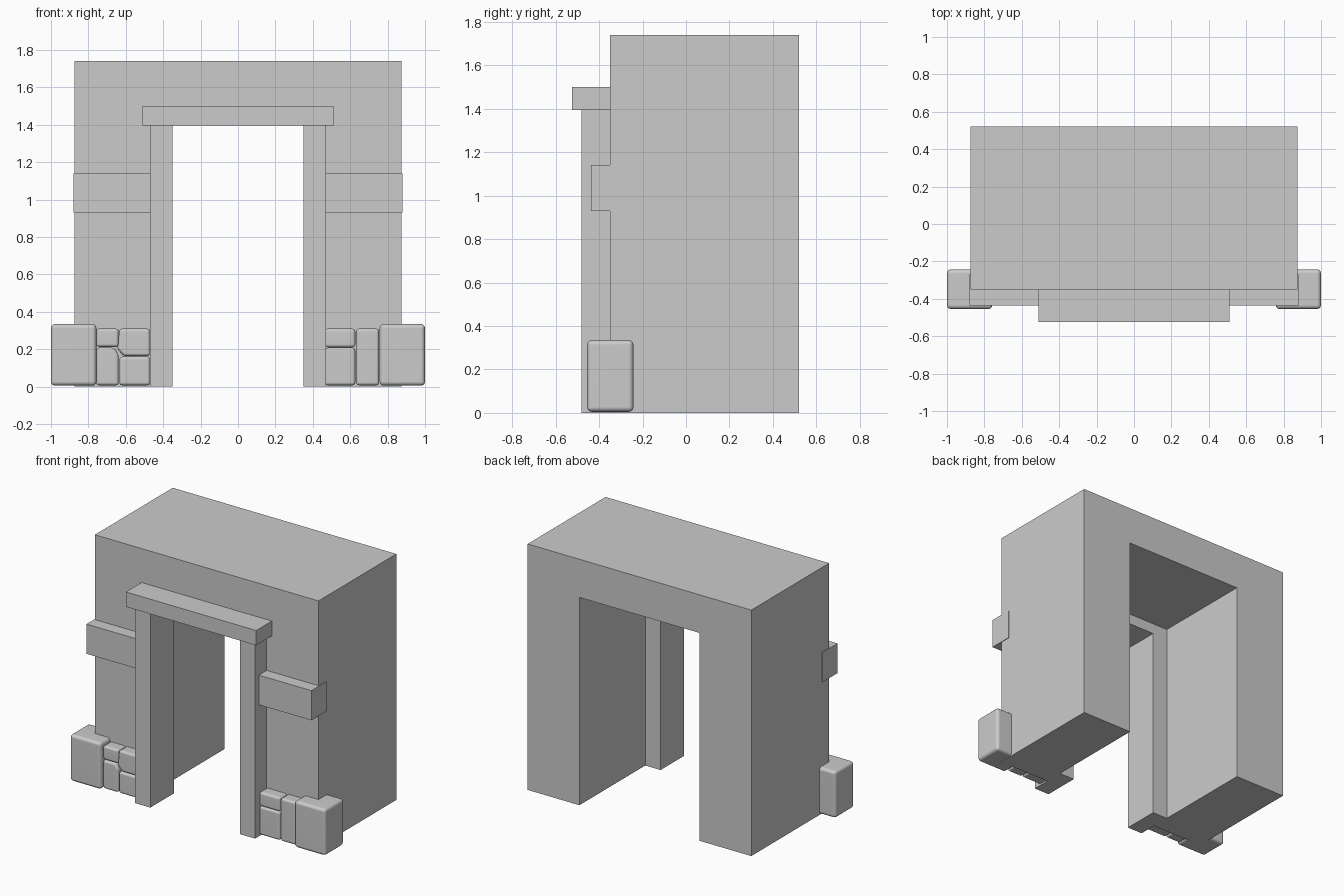
import bpy
import bmesh

old = bpy.data.objects.get("Cube")
if old:
    bpy.data.objects.remove(old, do_unlink=True)

# One plain grey for the whole model
grey = bpy.data.materials.new("stone_grey")
grey.use_nodes = True
colour = (0.6, 0.6, 0.6, 1)
grey.diffuse_color = colour
grey.node_tree.nodes["Principled BSDF"].inputs["Base Color"].default_value = colour


def prism(name, outline, y0, y1):
    """Extrude an (x, z) outline from y0 to y1."""
    bm = bmesh.new()
    face = bm.faces.new([bm.verts.new((x, y0, z)) for x, z in outline])
    moved = bmesh.ops.extrude_face_region(bm, geom=[face])["geom"]
    bmesh.ops.translate(bm, vec=(0, y1 - y0, 0),
                        verts=[v for v in moved if isinstance(v, bmesh.types.BMVert)])
    bmesh.ops.recalc_face_normals(bm, faces=bm.faces)
    mesh = bpy.data.meshes.new(name)
    bm.to_mesh(mesh)
    bm.free()
    mesh.materials.append(grey)
    obj = bpy.data.objects.new(name, mesh)
    bpy.context.collection.objects.link(obj)
    return obj


def rect(x0, x1, z0, z1):
    return [(x0, z0), (x1, z0), (x1, z1), (x0, z1)]


def stone(name, outline, y0, y1, width=0.016):
    """A block with softly rounded edges."""
    obj = prism(name, outline, y0, y1)
    bevel = obj.modifiers.new("rounded_edges", "BEVEL")
    bevel.width = width
    bevel.segments = 3
    obj.data.shade_smooth()
    normals = obj.modifiers.new("flat_sides", "WEIGHTED_NORMAL")
    normals.keep_sharp = True
    return obj


# Thick wall with a doorway through it
prism("gate_wall", [(-0.875, 0), (-0.47, 0), (-0.47, 1.47), (0.47, 1.47),
                    (0.47, 0), (0.875, 0), (0.875, 1.74), (-0.875, 1.74)], -0.35, 0.52)

# Lintel over the doorway
prism("lintel", rect(-0.51, 0.51, 1.395, 1.5), -0.525, -0.216)

# Door posts, wall bands and corner stones on both sides
for side, s in (("left", 1), ("right", -1)):
    prism(side + "_door_post", rect(s * 0.35, s * 0.47, 0, 1.395), -0.48, -0.216)
    prism(side + "_wall_band", rect(s * 0.47, s * 0.88, 0.93, 1.14), -0.437, -0.27)
    stone(side + "_corner_stone", rect(s * 0.757, s, 0.005, 0.335), -0.455, -0.242, 0.022)

# Small footing stones, laid differently on each side
footing = {
    "left_inner_low_stone": rect(0.465, 0.627, 0.007, 0.208),
    "left_inner_top_stone": rect(0.465, 0.627, 0.21, 0.31),
    "left_tall_stone": rect(0.631, 0.755, 0.007, 0.31),
    "right_outer_low_stone": [(-0.758, 0.007), (-0.638, 0.007), (-0.638, 0.17),
                              (-0.66, 0.208), (-0.758, 0.208)],
    "right_outer_top_stone": rect(-0.758, -0.638, 0.212, 0.31),
    "right_inner_low_stone": rect(-0.634, -0.47, 0.007, 0.16),
    "right_inner_top_stone": [(-0.61, 0.163), (-0.47, 0.163), (-0.47, 0.31),
                              (-0.634, 0.31), (-0.645, 0.2)],
}
for name, outline in footing.items():
    stone(name, outline, -0.43, -0.3)
